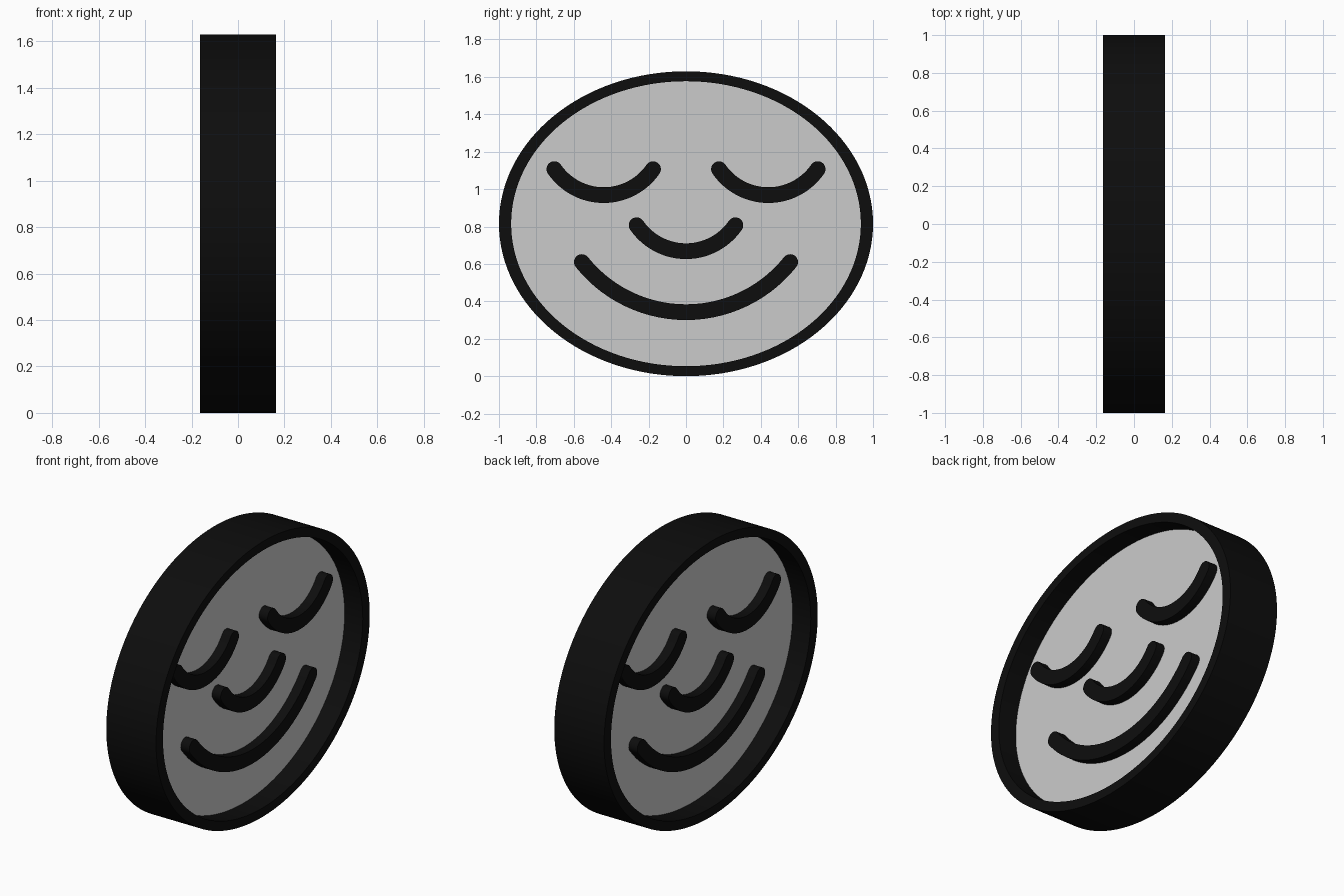
import bpy, bmesh, math

if "Cube" in bpy.data.objects:
    bpy.data.objects.remove(bpy.data.objects["Cube"])

CZ = 0.815          # height of the disc centre
SEG = 128

black = bpy.data.materials.new("black")
black.diffuse_color = (0.004, 0.004, 0.004, 1)
black.use_nodes = True
black.node_tree.nodes["Principled BSDF"].inputs["Base Color"].default_value = black.diffuse_color


def finish(name, bm, mat=None):
    bmesh.ops.recalc_face_normals(bm, faces=bm.faces)
    mesh = bpy.data.meshes.new(name)
    bm.to_mesh(mesh)
    bm.free()
    ob = bpy.data.objects.new(name, mesh)
    bpy.context.collection.objects.link(ob)
    if mat:
        mesh.materials.append(mat)
    bpy.ops.object.select_all(action='DESELECT')
    ob.select_set(True)
    bpy.context.view_layer.objects.active = ob
    bpy.ops.object.shade_smooth_by_angle(angle=math.radians(35))
    return ob


def ellipse(ry, rz):
    return [(ry * math.cos(a), CZ + rz * math.sin(a))
            for a in (2 * math.pi * i / SEG for i in range(SEG))]


def slab(name, outline, half, mat=None):
    """Solid made from a y-z outline, centred on x = 0."""
    bm = bmesh.new()
    face = bm.faces.new([bm.verts.new((-half, y, z)) for y, z in outline])
    out = bmesh.ops.extrude_face_region(bm, geom=[face], use_keep_orig=True)
    verts = [g for g in out["geom"] if isinstance(g, bmesh.types.BMVert)]
    bmesh.ops.translate(bm, verts=verts, vec=(2 * half, 0, 0))
    return finish(name, bm, mat)


def smile(name, cy, end_z, width, sag, r=0.042, half=0.10, n=28, cap=10):
    """Round-ended stroke along a hanging circular arc."""
    R = (width ** 2 + sag ** 2) / (2 * sag)
    oz = end_z - sag + R                      # arc centre height
    t = math.asin(width / R)

    def at(rad, a):
        return (cy + rad * math.sin(a), oz - rad * math.cos(a))

    def end(a, start):
        y, z = at(R, a)
        return [(y + r * math.cos(start + math.pi * k / cap),
                 z + r * math.sin(start + math.pi * k / cap)) for k in range(1, cap)]

    angles = [-t + 2 * t * i / n for i in range(n + 1)]
    pts = [at(R + r, a) for a in angles]
    pts += end(t, t - math.pi / 2)
    pts += [at(R - r, a) for a in reversed(angles)]
    pts += end(-t, -t + math.pi / 2)
    return slab(name, pts, half, black)


# Outer rim: four elliptical loops bridged into a closed ring
bm = bmesh.new()
outer, inner = ellipse(1.0, 0.815), ellipse(0.935, 0.762)
loops = [[bm.verts.new((x, y, z)) for y, z in prof]
         for prof, x in ((outer, -0.163), (outer, 0.163), (inner, 0.163), (inner, -0.163))]
for k in range(4):
    a, b = loops[k], loops[(k + 1) % 4]
    for i in range(SEG):
        j = (i + 1) % SEG
        bm.faces.new((a[i], a[j], b[j], b[i]))
finish("rim", bm, black)

# Recessed face panel
slab("face_panel", ellipse(0.94, 0.766), 0.044)

# Features pass through the panel and show on both sides
for side, sign in (("left", -1), ("right", 1)):
    smile(side + "_eye", sign * 0.44, 1.107, 0.264, 0.139)
smile("nose", 0, 0.807, 0.264, 0.139)
smile("mouth", 0, 0.61, 0.557, 0.268)
